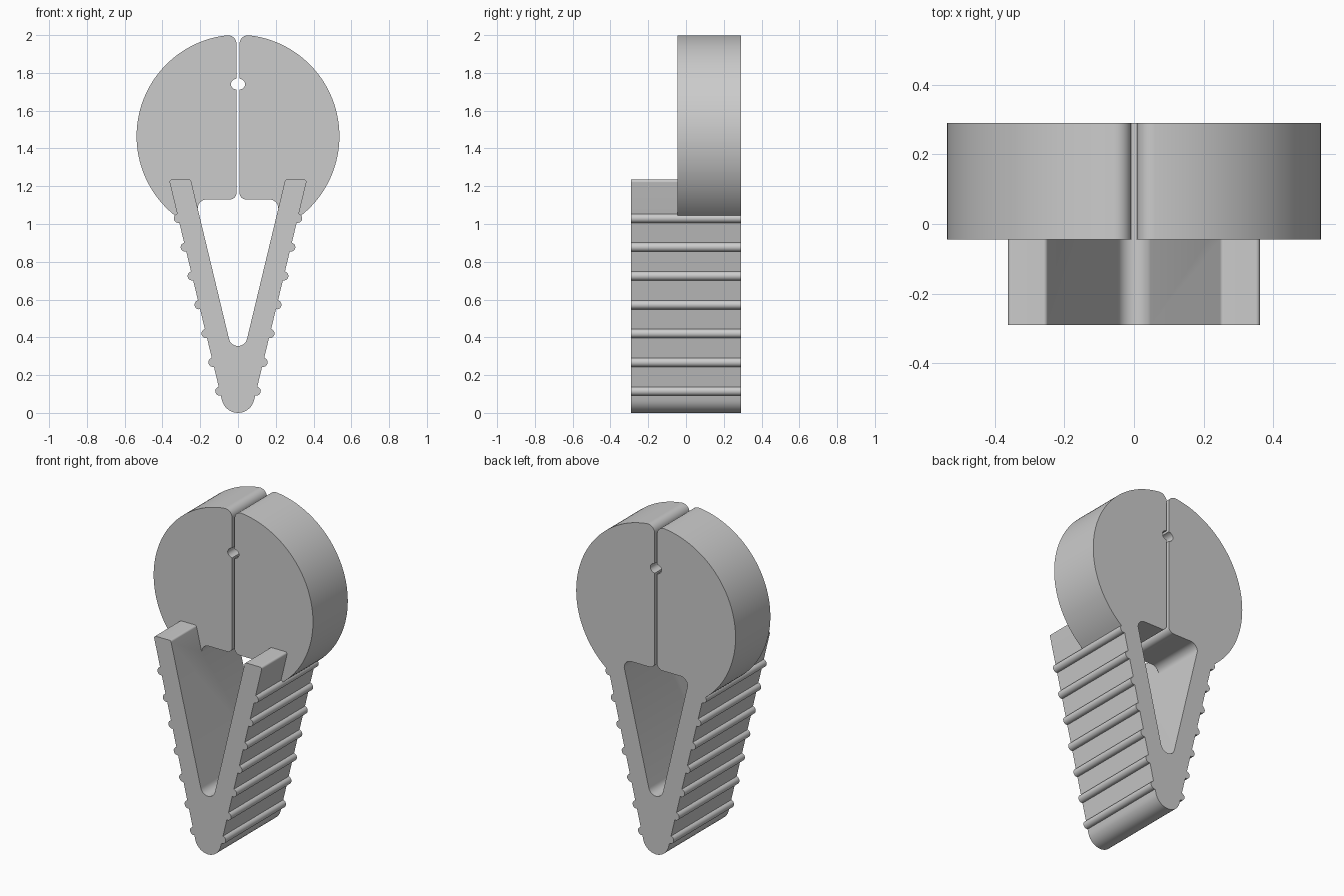
import bpy, bmesh, math
from mathutils import Vector

if "Cube" in bpy.data.objects:
    bpy.data.objects.remove(bpy.data.objects["Cube"])

SLOPE = 0.24
ANG = math.atan(SLOPE)


def rounded(points, steps=8):
    """Turn (x, z, radius) corners into an outline with filleted corners."""
    out = []
    n = len(points)
    for i, (x, z, r) in enumerate(points):
        p = Vector((x, z))
        if r == 0:
            out.append(p)
            continue
        a = (Vector(points[i - 1][:2]) - p).normalized()
        b = (Vector(points[(i + 1) % n][:2]) - p).normalized()
        half = a.angle(b) / 2
        c = p + (a + b).normalized() * (r / math.sin(half))
        t = r / math.tan(half)
        u, v = p + a * t - c, p + b * t - c
        sweep = math.pi - 2 * half
        for k in range(steps + 1):
            f = k / steps
            out.append(c + (u * math.sin((1 - f) * sweep) + v * math.sin(f * sweep)) / math.sin(sweep))
    return out


def extrude(name, outlines, y0, y1):
    """Make a prism along y from one or more outlines."""
    bm = bmesh.new()
    for pts in outlines:
        front = [bm.verts.new((p.x, y0, p.y)) for p in pts]
        back = [bm.verts.new((p.x, y1, p.y)) for p in pts]
        bm.faces.new(front)
        bm.faces.new(back[::-1])
        for i in range(len(pts)):
            j = (i + 1) % len(pts)
            bm.faces.new((front[i], back[i], back[j], front[j]))
    bmesh.ops.recalc_face_normals(bm, faces=bm.faces)
    mesh = bpy.data.meshes.new(name)
    bm.to_mesh(mesh)
    bm.free()
    obj = bpy.data.objects.new(name, mesh)
    bpy.context.collection.objects.link(obj)
    return obj


# V-shaped legs: right side from inner tip outwards and down, with grip ridges
side = [(0.25, 1.235, 0.012), (0.3654, 1.235, 0.012)]
for i in range(7):
    z = 1.03 - i * 0.1525
    x = (z + 0.2875) * SLOPE
    for k in range(11):
        a = math.pi / 2 - ANG - math.pi * k / 10
        side.append((x + 0.024 * math.cos(a), z + 0.024 * math.sin(a), 0))
mirrored = [(-x, z, r) for x, z, r in reversed(side)]
legs_outline = [(0, 0.193, 0.049)] + side + [(0, -0.2875, 0.0875)] + mirrored
legs = extrude("clip_body", [rounded(legs_outline, 14)], -0.29, 0.29)

# Round head: two half discs with a slit and a small hole between them
half = [(0.008, 2.0025, 0.045)]
for k in range(57):
    a = math.radians(6.4 + (144 - 6.4) * k / 56)
    half.append((0.537 * math.sin(a), 1.465 + 0.537 * math.cos(a), 0))
half += [(0.26, 1.035, 0), (0.205, 1.04, 0), (0.2248, 1.13, 0.047), (0.008, 1.13, 0.035)]
for k in range(15):
    a = math.radians(-78 + 156 * k / 14)
    half.append((0.038 * math.cos(a), 1.74 + 0.03 * math.sin(a), 0))
right = rounded(half)
left = [Vector((-p.x, p.y)) for p in right]
head = extrude("head_discs", [right, left], -0.045, 0.29)

# Fuse head and legs into one body
mod = legs.modifiers.new("fuse", 'BOOLEAN')
mod.operation = 'UNION'
mod.solver = 'EXACT'
mod.object = head
bpy.context.view_layer.objects.active = legs
bpy.ops.object.select_all(action='DESELECT')
legs.select_set(True)
bpy.ops.object.modifier_apply(modifier=mod.name)
bpy.data.objects.remove(head)
bpy.ops.object.shade_smooth_by_angle(angle=math.radians(30))
